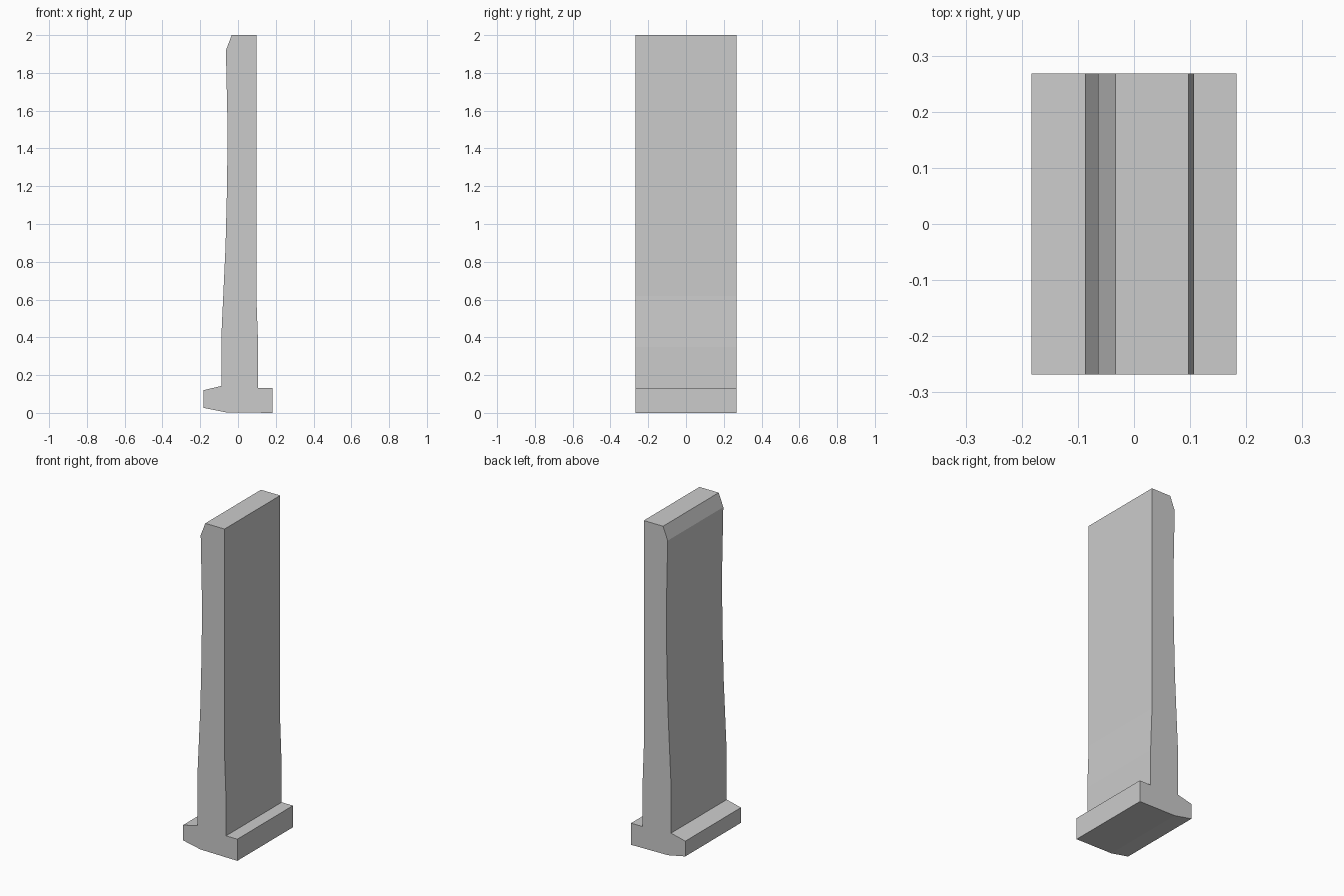
import bpy, bmesh

if "Cube" in bpy.data.objects:
    bpy.data.objects.remove(bpy.data.objects["Cube"])

HALF_DEPTH = 0.268

# Cross-section in x, z: flanged foot, tapering slab, chamfered top
PROFILE = [
    (0.183, 0.0), (0.183, 0.132), (0.107, 0.132), (0.107, 0.35),
    (0.097, 0.62), (0.097, 2.0), (-0.033, 2.0), (-0.064, 1.92),
    (-0.055, 1.5), (-0.058, 1.2), (-0.066, 0.88), (-0.079, 0.6),
    (-0.087, 0.43), (-0.087, 0.143), (-0.183, 0.12), (-0.183, 0.027),
    (-0.065, 0.003),
]


def extrude_profile(name, points, half_depth):
    bm = bmesh.new()
    face = bm.faces.new([bm.verts.new((x, -half_depth, z)) for x, z in points])
    result = bmesh.ops.extrude_face_region(bm, geom=[face])
    verts = [v for v in result["geom"] if isinstance(v, bmesh.types.BMVert)]
    bmesh.ops.translate(bm, verts=verts, vec=(0, 2 * half_depth, 0))
    bmesh.ops.recalc_face_normals(bm, faces=bm.faces)
    mesh = bpy.data.meshes.new(name)
    bm.to_mesh(mesh)
    bm.free()
    obj = bpy.data.objects.new(name, mesh)
    bpy.context.collection.objects.link(obj)
    return obj


# Upright barrier slab with its foot
slab = extrude_profile("upright_slab", PROFILE, HALF_DEPTH)
